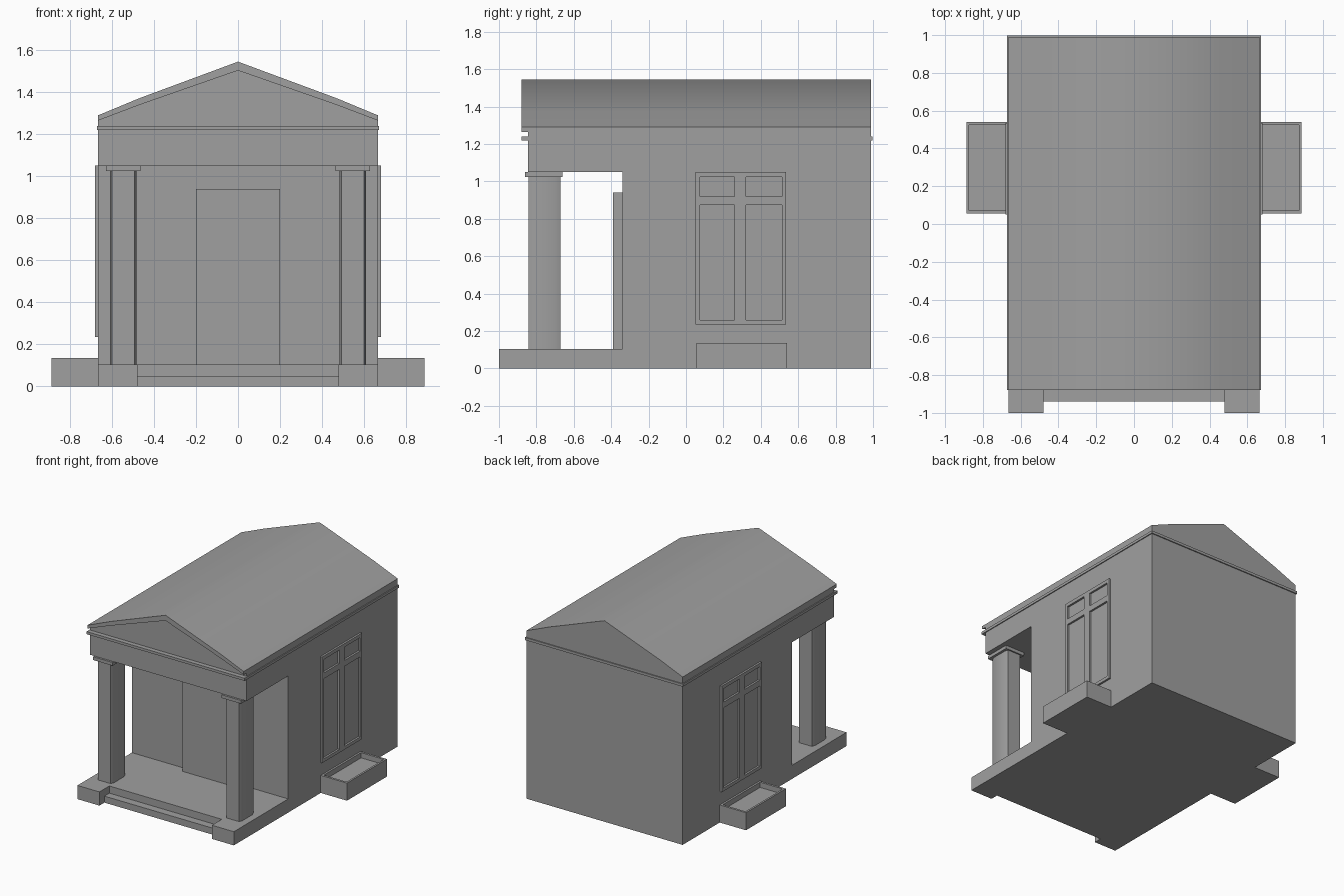
import bpy, bmesh, math
from mathutils import Vector

if "Cube" in bpy.data.objects:
    bpy.data.objects.remove(bpy.data.objects["Cube"], do_unlink=True)

GREY = (0.35, 0.35, 0.35, 1)
stone = bpy.data.materials.new("grey stone")
stone.use_nodes = True
stone.diffuse_color = GREY
stone.node_tree.nodes["Principled BSDF"].inputs["Base Color"].default_value = GREY

HALF, FRONT, BACK, FLOOR = 0.665, -0.845, 0.99, 0.105


def finish(name, bm, smooth=None):
    bmesh.ops.recalc_face_normals(bm, faces=bm.faces)
    mesh = bpy.data.meshes.new(name)
    bm.to_mesh(mesh)
    bm.free()
    mesh.materials.append(stone)
    obj = bpy.data.objects.new(name, mesh)
    bpy.context.collection.objects.link(obj)
    bpy.ops.object.select_all(action='DESELECT')
    obj.select_set(True)
    bpy.context.view_layer.objects.active = obj
    if smooth:
        bpy.ops.object.shade_smooth_by_angle(angle=math.radians(smooth))
    return obj


def prism(name, points, move, smooth=None):
    """Extrude a closed outline of 3D points along a vector."""
    bm = bmesh.new()
    face = bm.faces.new([bm.verts.new(p) for p in points])
    new = bmesh.ops.extrude_face_region(bm, geom=[face], use_keep_orig=True)["geom"]
    verts = [g for g in new if isinstance(g, bmesh.types.BMVert)]
    bmesh.ops.translate(bm, verts=verts, vec=Vector(move))
    return finish(name, bm, smooth)


def box(name, x, y, z):
    x = sorted(x)
    outline = [(x[0], y[0], z[0]), (x[1], y[0], z[0]), (x[1], y[1], z[0]), (x[0], y[1], z[0])]
    return prism(name, outline, (0, 0, z[1] - z[0]))


def cut(target, cutter):
    mod = target.modifiers.new("cut", 'BOOLEAN')
    mod.operation, mod.object, mod.solver = 'DIFFERENCE', cutter, 'EXACT'
    bpy.context.view_layer.objects.active = target
    bpy.ops.object.modifier_apply(modifier=mod.name)
    bpy.data.objects.remove(cutter, do_unlink=True)


# Floor, hall and porch lintel as one side profile
side = [(-0.88, 0), (BACK, 0), (BACK, 1.25), (FRONT, 1.25), (FRONT, 1.05),
        (-0.34, 1.05), (-0.34, FLOOR), (-0.88, FLOOR)]
hall = prism("hall_and_porch", [(-HALF, y, z) for y, z in side], (2 * HALF, 0, 0))

# Recessed door
cut(hall, box("door_cutter", (-0.2, 0.2), (-0.4, -0.32), (FLOOR, 0.94)))
box("door", (-0.2, 0.2), (-0.39, -0.32), (FLOOR, 0.94))

# Front step and cornice
box("front_step", (-0.478, 0.478), (-0.94, -0.88), (0, 0.05))
box("cornice", (-0.672, 0.672), (-0.88, 0.998), (1.22, 1.24))

# Gable body, with the roof edge projecting at the front
roof_line = [(-HALF, 1.29), (-0.467, 1.372), (0, 1.545), (0.467, 1.372), (HALF, 1.29)]
lower_line = [(-HALF, 1.265), (-0.467, 1.34), (0, 1.503), (0.467, 1.34), (HALF, 1.265)]
gable = [(-HALF, 1.23)] + lower_line + [(HALF, 1.23)]
prism("gable", [(x, FRONT, z) for x, z in gable], (0, BACK - FRONT, 0))
roof = roof_line + lower_line[::-1]
prism("roof", [(x, -0.88, z) for x, z in roof], (0, BACK + 0.88, 0), smooth=45)

for s, label in ((1, "left"), (-1, "right")):
    # Blocks beside the step
    box(label + "_step_block", (s * 0.478, s * HALF), (-1, -0.88), (0, FLOOR))

    # Eight-sided column and its capital
    cx, cy = s * 0.546, -0.757
    quarter = [(0.064, 0.06), (0.054, 0.086)]
    ring = quarter + [(-x, y) for x, y in quarter[::-1]]
    ring += [(-x, -y) for x, y in ring]
    prism(label + "_column", [(cx + x, cy + y, FLOOR) for x, y in ring], (0, 0, 0.92), smooth=45)
    box(label + "_capital", (cx - 0.083, cx + 0.083), (cy - 0.103, cy + 0.097), (1.025, 1.05))

    # Window frame with four openings
    frame = box(label + "_window_frame", (s * 0.66, s * 0.68), (0.05, 0.535), (0.235, 1.05))
    for y in ((0.075, 0.26), (0.32, 0.513)):
        for z in ((0.26, 0.875), (0.92, 1.023)):
            cut(frame, box("pane_cutter", (s * 0.6, s * 0.8), y, z))

    # Planter below the window
    planter = box(label + "_planter", (s * 0.66, s * 0.888), (0.055, 0.54), (0, 0.135))
    cut(planter, box("planter_cutter", (s * 0.68, s * 0.873), (0.072, 0.523), (0.095, 0.2)))
